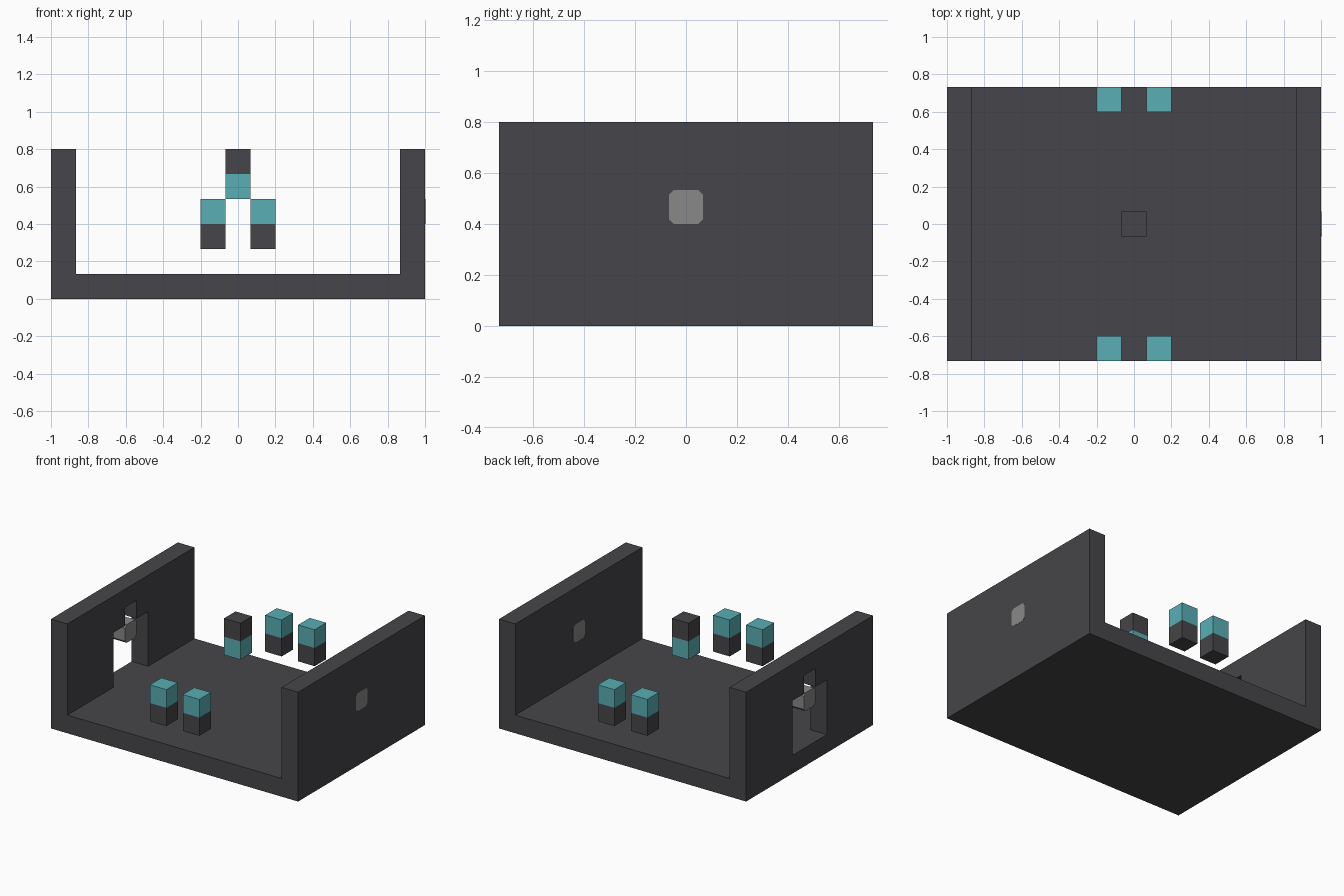
import bpy, bmesh
from mathutils import Vector

U = 2 / 15                      # one block
HALF_X, HALF_Y, HEIGHT = 7.5, 5.5, 6

cube = bpy.data.objects.get("Cube")
if cube:
    bpy.data.objects.remove(cube)


def material(name, rgb):
    m = bpy.data.materials.new(name)
    m.use_nodes = True
    m.diffuse_color = (*rgb, 1)
    m.node_tree.nodes["Principled BSDF"].inputs["Base Color"].default_value = (*rgb, 1)
    return m


charcoal = material("charcoal", (0.061, 0.060, 0.067))
teal = material("teal", (0.10, 0.43, 0.46))
grey = material("grey", (0.246, 0.246, 0.246))


def prism(name, outline, x0, x1, mat):
    """Extrude a (y, z) outline from x0 to x1, all in blocks."""
    bm = bmesh.new()
    face = bm.faces.new([bm.verts.new((x0 * U, y * U, z * U)) for y, z in outline])
    grown = bmesh.ops.extrude_face_region(bm, geom=[face])["geom"]
    verts = [v for v in grown if isinstance(v, bmesh.types.BMVert)]
    bmesh.ops.translate(bm, verts=verts, vec=Vector(((x1 - x0) * U, 0, 0)))
    bmesh.ops.recalc_face_normals(bm, faces=bm.faces)
    mesh = bpy.data.meshes.new(name)
    bm.to_mesh(mesh)
    bm.free()
    mesh.materials.append(mat)
    obj = bpy.data.objects.new(name, mesh)
    bpy.context.collection.objects.link(obj)
    return obj


def box(name, x0, x1, y0, y1, z0, z1, mat):
    return prism(name, [(y0, z0), (y1, z0), (y1, z1), (y0, z1)], x0, x1, mat)


# Floor and solid wall
box("floor", -HALF_X, HALF_X, -HALF_Y, HALF_Y, 0, 1, charcoal)
box("left_wall", HALF_X - 1, HALF_X, -HALF_Y, HALF_Y, 1, HEIGHT, charcoal)

# Wall with a stepped doorway, drawn as one mirrored outline
half = [(0.5, 5), (0.5, 4), (1.5, 4), (1.5, 1), (HALF_Y, 1), (HALF_Y, HEIGHT)]
outline = half + [(-y, z) for y, z in reversed(half)]
prism("right_wall", outline, -HALF_X, 1 - HALF_X, charcoal)

# Grey blocks with cut corners, set through both walls
c = 0.14
corner = [(0.5, 0.5 - c), (0.5 - c, 0.5)]
ring = (corner + [(-y, z) for y, z in reversed(corner)]
        + [(-y, -z) for y, z in corner] + [(y, -z) for y, z in reversed(corner)])
ring = [(y, z + 3.5) for y, z in ring]
gap = 0.01
prism("left_wall_block", ring, HALF_X - 1 - gap, HALF_X + gap, grey)
prism("right_wall_block", ring, -HALF_X, 1 - HALF_X, grey)


# Floating lamps, each a charcoal block with a teal block
def lamp(name, x, y, base_z, glow_z):
    for part, z, mat in (("base", base_z, charcoal), ("glow", glow_z, teal)):
        box(f"{name}_{part}", x - 0.5, x + 0.5, y - 0.5, y + 0.5, z, z + 1, mat)


for y, end in ((-5, "front"), (5, "back")):
    for x, side in ((-1, "right"), (1, "left")):
        lamp(f"{end}_{side}_lamp", x, y, 2, 3)
lamp("hanging_lamp", 0, 0, 5, 4)
